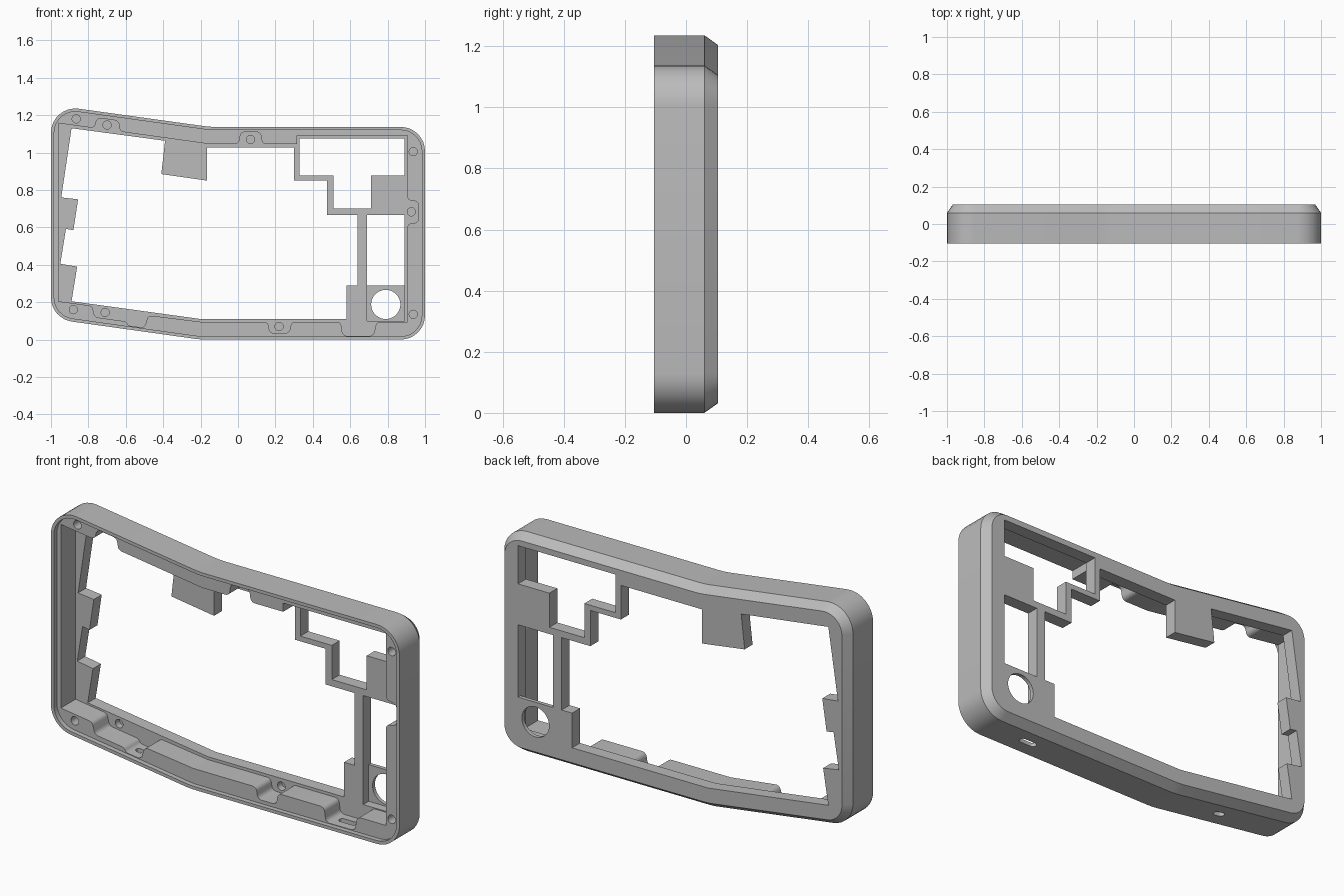
import bpy, bmesh, math
from mathutils import Vector, Matrix

cube = bpy.data.objects.get("Cube")
if cube:
    bpy.data.objects.remove(cube, do_unlink=True)

grey = bpy.data.materials.new("light grey plastic")
grey.use_nodes = True
COLOUR = (0.5, 0.5, 0.5, 1)
grey.diffuse_color = COLOUR
grey.node_tree.nodes["Principled BSDF"].inputs["Base Color"].default_value = COLOUR

BACK, FRONT, PLATE, RECESS = 0.105, -0.105, 0.04, -0.08


def cross(a, b):
    return a.x * b.y - a.y * b.x


def fillet(points, radii, steps=8):
    """Round the corners of a counter-clockwise polygon."""
    pts, out = [Vector(p) for p in points], []
    for i, p in enumerate(pts):
        a, b = pts[i - 1] - p, pts[(i + 1) % len(pts)] - p
        turn = math.pi - a.angle(b)
        r = radii[i] if isinstance(radii, list) else radii
        if r <= 0 or turn < 0.01:
            out.append(p)
            continue
        t = min(r * math.tan(turn / 2), 0.45 * min(a.length, b.length))
        r = t / math.tan(turn / 2)
        start, bis = p + a.normalized() * t, (a.normalized() + b.normalized()).normalized()
        centre = p + bis * math.hypot(r, t)
        sign = 1 if cross(-a, b) > 0 else -1
        n = steps if turn > 0.5 else 4
        for k in range(n + 1):
            ang = sign * turn * k / n
            out.append(centre + Matrix.Rotation(ang, 2) @ (start - centre))
    return out


def inset(points, d):
    """Move every side of a counter-clockwise polygon inwards."""
    pts, out = [Vector(p) for p in points], []
    for i, p in enumerate(pts):
        e1, e2 = (p - pts[i - 1]).normalized(), (pts[(i + 1) % len(pts)] - p).normalized()
        n1, n2 = Vector((-e1.y, e1.x)), Vector((-e2.y, e2.x))
        out.append(p + (n1 + n2) * d / (1 + n1.dot(n2)))
    return out


def loft(name, rings, upright=False):
    """Solid through (depth, outline) rings; upright turns depth into height."""
    bm = bmesh.new()
    loops = [[bm.verts.new((p.x, y, p.y)) for p in map(Vector, pts)] for y, pts in rings]
    for lo, hi in zip(loops, loops[1:]):
        for i in range(len(lo)):
            bm.faces.new((lo[i - 1], lo[i], hi[i], hi[i - 1]))
    bm.faces.new(loops[0])
    bm.faces.new(loops[-1])
    if upright:
        bm.transform(Matrix.Rotation(math.pi / 2, 4, 'X'))
    bmesh.ops.recalc_face_normals(bm, faces=bm.faces)
    mesh = bpy.data.meshes.new(name)
    bm.to_mesh(mesh)
    bm.free()
    ob = bpy.data.objects.new(name, mesh)
    bpy.context.collection.objects.link(ob)
    mesh.materials.append(grey)
    return ob


def rect(x0, x1, z0, z1):
    return [(x0, z0), (x1, z0), (x1, z1), (x0, z1)]


def disc(x, z, r, n=32):
    return [(x + r * math.cos(math.tau * i / n), z + r * math.sin(math.tau * i / n)) for i in range(n)]


# Outer shell with chamfered back edge
OUTER = [(-1, 0.112), (-0.2, 0), (1, 0), (1, 1.137), (-0.15, 1.137), (-1, 1.255)]


def outline(d):
    r, bend = 0.13 - d, 0.5
    return fillet(inset(OUTER, d), [r, bend - d, r, r, bend + d, r])


frame = loft("case_frame", [(FRONT, outline(0)), (0.06, outline(0)), (BACK, outline(0.032))])


def cut(name, pts, y0, y1, upright=False):
    cutter = loft(name, [(y0, pts), (y1, pts)], upright)
    cutter.hide_render = True
    mod = frame.modifiers.new(name, 'BOOLEAN')
    mod.operation, mod.solver, mod.object = 'DIFFERENCE', 'EXACT', cutter
    bpy.context.view_layer.objects.active = frame
    bpy.ops.object.modifier_apply(modifier=name)
    bpy.data.objects.remove(cutter, do_unlink=True)


# Shallow recess inside the front lip
cut("lip_recess", outline(0.017), FRONT - 0.02, RECESS)

# Main cavity, with notches round the middle screws and the side ports
cavity = [
    (-0.96, 0.205), (-0.78, 0.18), (-0.765, 0.12), (-0.6, 0.097), (-0.585, 0.075),
    (-0.5, 0.063), (-0.48, 0.13), (-0.2, 0.095), (0.16, 0.095), (0.17, 0.035),
    (0.275, 0.035), (0.285, 0.095), (0.55, 0.095), (0.56, 0.02), (0.725, 0.02),
    (0.74, 0.095), (0.905, 0.095), (0.905, 0.62), (0.965, 0.625), (0.965, 0.74),
    (0.905, 0.745), (0.905, 1.09), (0.315, 1.09), (0.315, 1.045), (0.13, 1.045),
    (0.12, 1.11), (0.015, 1.11), (0.005, 1.045), (-0.15, 1.045), (-0.63, 1.112),
    (-0.64, 1.17), (-0.755, 1.186), (-0.765, 1.13), (-0.96, 1.157)]
cut("cavity", fillet(cavity, [0] + [0.025] * 15 + [0] + [0.025] * 4 + [0] * 3 + [0.025] * 9 + [0], 5),
    RECESS - 0.01, PLATE)

# Large stepped opening in the back plate
opening = [
    (-0.89, 0.205), (-0.2, 0.11), (0.58, 0.11), (0.58, 0.29), (0.64, 0.29), (0.64, 0.665),
    (0.475, 0.665), (0.475, 0.85), (0.3, 0.85), (0.3, 1.027), (-0.165, 1.027), (-0.165, 0.85),
    (-0.41, 0.885), (-0.39, 1.063), (-0.89, 1.13), (-0.945, 0.76), (-0.855, 0.75),
    (-0.88, 0.585), (-0.92, 0.592), (-0.95, 0.405), (-0.86, 0.39)]
cut("main_opening", opening, PLATE - 0.01, BACK + 0.02)

# T-shaped window, tall window, dial pocket and dial hole
tee = [(0.51, 0.7), (0.71, 0.7), (0.71, 0.877), (0.89, 0.877), (0.89, 1.075),
       (0.33, 1.075), (0.33, 0.877), (0.51, 0.877)]
cut("tee_window", tee, PLATE - 0.01, BACK + 0.02)
cut("tall_window", rect(0.69, 0.89, 0.29, 0.665), PLATE - 0.01, BACK + 0.02)
cut("dial_pocket", rect(0.69, 0.89, 0.1, 0.3), PLATE - 0.01, 0.085)
cut("dial_hole", disc(0.79, 0.188, 0.078, 48), 0.07, BACK + 0.02)

# Screw holes: corner ones start at the recess, middle ones at the plate
for x, z in [(-0.865, 1.18), (-0.88, 0.16), (0.937, 1.005), (0.937, 0.135)]:
    cut("corner_screw", disc(x, z, 0.022, 20), RECESS - 0.01, 0.02)
for x, z in [(-0.7, 1.147), (-0.71, 0.145), (0.067, 1.07), (0.22, 0.07), (0.927, 0.683)]:
    cut("middle_screw", disc(x, z, 0.022, 20), PLATE - 0.01, 0.075)

# Port slots through the bottom wall
for x0, x1, top in [(0.595, 0.69, 0.05), (-0.57, -0.51, 0.09)]:
    cut("port_slot", fillet(rect(x0, x1, 0.0, 0.035), 0.015, 4), -0.05, top, True)

# Smooth round corners, crisp edges
bpy.ops.object.select_all(action='DESELECT')
frame.select_set(True)
bpy.context.view_layer.objects.active = frame
bpy.ops.object.shade_smooth_by_angle(angle=math.radians(25))
